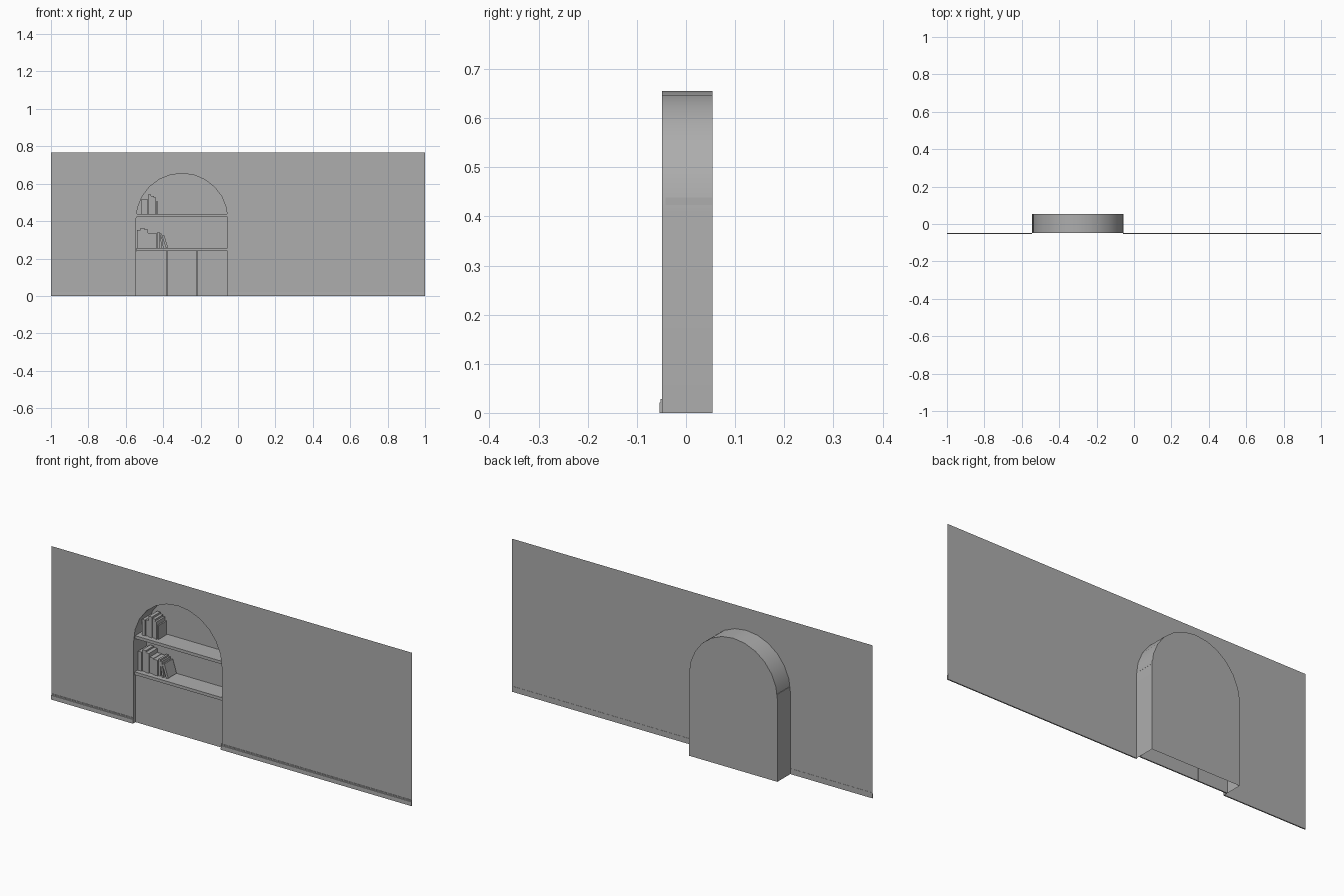
import bpy, bmesh, math
from mathutils import Matrix

cube = bpy.data.objects.get("Cube")
if cube:
    bpy.data.objects.remove(cube, do_unlink=True)

# One plain material
SHADE = 0.42
grey = bpy.data.materials.new("plain_grey")
grey.use_nodes = True
grey.diffuse_color = (SHADE, SHADE, SHADE, 1)
grey.node_tree.nodes["Principled BSDF"].inputs["Base Color"].default_value = (SHADE, SHADE, SHADE, 1)

# Main sizes
FRONT, BACK = -0.049, 0.054
HEIGHT = 0.767
CX, R, SPRING = -0.3, 0.245, 0.41
LEFT, RIGHT = CX - R, CX + R
SEGMENTS = 12


def finish(name, bm):
    mesh = bpy.data.meshes.new(name)
    bm.to_mesh(mesh)
    bm.free()
    mesh.materials.append(grey)
    obj = bpy.data.objects.new(name, mesh)
    bpy.context.collection.objects.link(obj)
    return obj


def box(name, x0, x1, y0, y1, z0, z1):
    bm = bmesh.new()
    size = Matrix.Diagonal((x1 - x0, y1 - y0, z1 - z0, 1))
    place = Matrix.Translation(((x0 + x1) / 2, (y0 + y1) / 2, (z0 + z1) / 2))
    bmesh.ops.create_cube(bm, size=1, matrix=place @ size)
    return finish(name, bm)


def sheet(name, outline, y):
    bm = bmesh.new()
    bm.faces.new([bm.verts.new((x, y, z)) for x, z in outline])
    return finish(name, bm)


# Arch outline, from the foot at -x over the top to the foot at +x
arch = [(LEFT, 0)]
for i in range(SEGMENTS + 1):
    a = math.pi * (1 - i / SEGMENTS)
    arch.append((CX + R * math.cos(a), SPRING + R * math.sin(a)))
arch.append((RIGHT, 0))

# Wall sheet with the arched opening, and the back sheet of the niche
sheet("wall", [(-1, 0)] + arch + [(1, 0), (1, HEIGHT), (-1, HEIGHT)], FRONT)
sheet("niche_back", arch, BACK)

# Arched lining of the niche
bm = bmesh.new()
near = [bm.verts.new((x, FRONT, z)) for x, z in arch]
far = [bm.verts.new((x, BACK, z)) for x, z in arch]
for i in range(len(arch) - 1):
    bm.faces.new((near[i], near[i + 1], far[i + 1], far[i]))
lining = finish("niche_lining", bm)
bpy.context.view_layer.objects.active = lining
lining.select_set(True)
bpy.ops.object.shade_smooth_by_angle(angle=math.radians(30))
lining.select_set(False)

# Baseboards: a thin moulded profile run along each side of the opening
profile = [(0.001, 0), (-0.005, 0), (-0.005, 0.004), (-0.0045, 0.021),
           (-0.0025, 0.022), (-0.0025, 0.028), (0.001, 0.028)]
for name, x0, x1 in (("right_baseboard", -1, LEFT), ("left_baseboard", RIGHT - 0.003, 1)):
    bm = bmesh.new()
    face = bm.faces.new([bm.verts.new((x0, FRONT + y, z)) for y, z in profile])
    ext = bmesh.ops.extrude_face_region(bm, geom=[face], use_keep_orig=True)
    moved = [v for v in ext["geom"] if isinstance(v, bmesh.types.BMVert)]
    bmesh.ops.translate(bm, verts=moved, vec=(x1 - x0, 0, 0))
    bmesh.ops.recalc_face_normals(bm, faces=bm.faces)
    finish(name, bm)

# Shelves
LOW, HIGH, BOARD = 0.256, 0.438, 0.015
for name, top in (("lower_shelf", LOW), ("upper_shelf", HIGH)):
    box(name, LEFT + 0.0012, RIGHT - 0.0012, FRONT + 0.007, BACK, top - BOARD, top)

# Three cupboard doors, set back under the lower shelf with hairline gaps
GAP = 0.0015
width = (RIGHT - LEFT) / 3
for i in range(3):
    x = LEFT + i * width
    box(f"cupboard_door_{i + 1}", x + GAP / 2, x + width - GAP / 2,
        FRONT + 0.016, FRONT + 0.022, 0, LOW - BOARD)


# Books: upright rows, each spine set slightly in or out from its neighbour
BOOK_FRONT, BOOK_BACK = FRONT + 0.03, FRONT + 0.097


def row(label, x, base, sizes):
    for i, (thick, height) in enumerate(sizes):
        spine = BOOK_FRONT + 0.005 * (i % 2)
        box(f"{label}_book_{i + 1}", x, x + thick - 0.001, spine, BOOK_BACK, base, base + height)
        x += thick
    return x


row("upper", -0.518, HIGH, [(0.016, 0.08), (0.02, 0.08), (0.018, 0.105),
                            (0.016, 0.096), (0.011, 0.088), (0.008, 0.07)])
end = row("lower", -0.541, LOW, [(0.02, 0.096), (0.021, 0.107), (0.02, 0.1),
                                 (0.023, 0.08), (0.026, 0.078), (0.012, 0.085)])

# Two books leaning against the lower row
for i, (thick, height, lean) in enumerate([(0.01, 0.078, 8), (0.012, 0.07, 18)]):
    a = math.radians(lean)
    leaner = box(f"leaning_book_{i + 1}", 0, thick, BOOK_FRONT, BOOK_BACK, 0, height)
    leaner.rotation_euler.y = -a
    leaner.location = (end + 0.012 * i + height * math.sin(a), 0, LOW)
